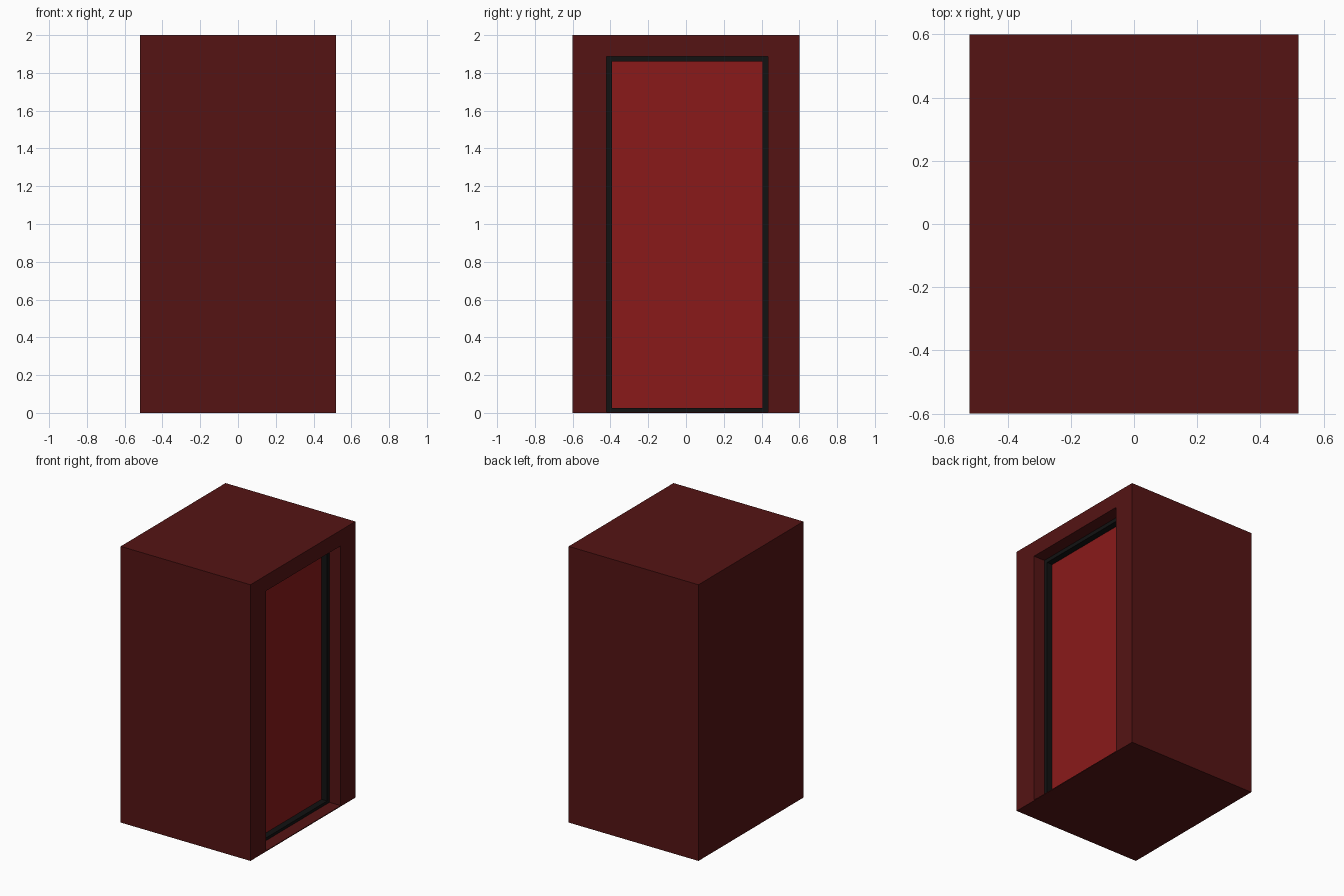
import bpy

if "Cube" in bpy.data.objects:
    bpy.data.objects.remove(bpy.data.objects["Cube"])


def material(name, rgb):
    m = bpy.data.materials.new(name)
    m.diffuse_color = (*rgb, 1)
    m.use_nodes = True
    m.node_tree.nodes["Principled BSDF"].inputs["Base Color"].default_value = m.diffuse_color
    return m


def box(name, lo, hi, mat=None):
    bpy.ops.mesh.primitive_cube_add(size=1, location=[(a + b) / 2 for a, b in zip(lo, hi)])
    ob = bpy.context.object
    ob.name = name
    ob.scale = [b - a for a, b in zip(lo, hi)]
    bpy.ops.object.transform_apply(location=False, rotation=False, scale=True)
    if mat:
        ob.data.materials.append(mat)
    return ob


dark_red = material("dark_red", (0.09, 0.007, 0.007))
red = material("red", (0.255, 0.010, 0.010))
black = material("black", (0.006, 0.006, 0.006))

# Doorway opening and depths
Y0, Y1, Z0, Z1 = -0.42, 0.433, 0.006, 1.887
X_OUT, X_FRAME, X_PANEL = 0.52, 0.43, 0.385
T = 0.028

# Cabinet body with a recessed doorway in the right side
body = box("cabinet_body", (-0.52, -0.6, 0), (X_OUT, 0.6, 2), dark_red)
cutter = box("doorway_cutter", (X_PANEL - 0.02, Y0, Z0), (X_OUT + 0.1, Y1, Z1), dark_red)
mod = body.modifiers.new("doorway", 'BOOLEAN')
mod.operation = 'DIFFERENCE'
mod.solver = 'EXACT'
mod.object = cutter
bpy.context.view_layer.objects.active = body
bpy.ops.object.modifier_apply(modifier=mod.name)
bpy.data.objects.remove(cutter)

# Black door frame: two stiles and two rails
for name, y in (("frame_stile_front", Y0), ("frame_stile_back", Y1 - T)):
    box(name, (X_PANEL - 0.02, y, Z0), (X_FRAME, y + T, Z1), black)
for name, za, zb in (("frame_rail_bottom", Z0, 0.026), ("frame_rail_top", Z1 - T, Z1)):
    box(name, (X_PANEL - 0.02, Y0 + T, za), (X_FRAME, Y1 - T, zb), black)

# Red door panel set behind the frame
box("door_panel", (X_PANEL - 0.02, Y0 + T, 0.026), (X_PANEL, Y1 - T, Z1 - T), red)
